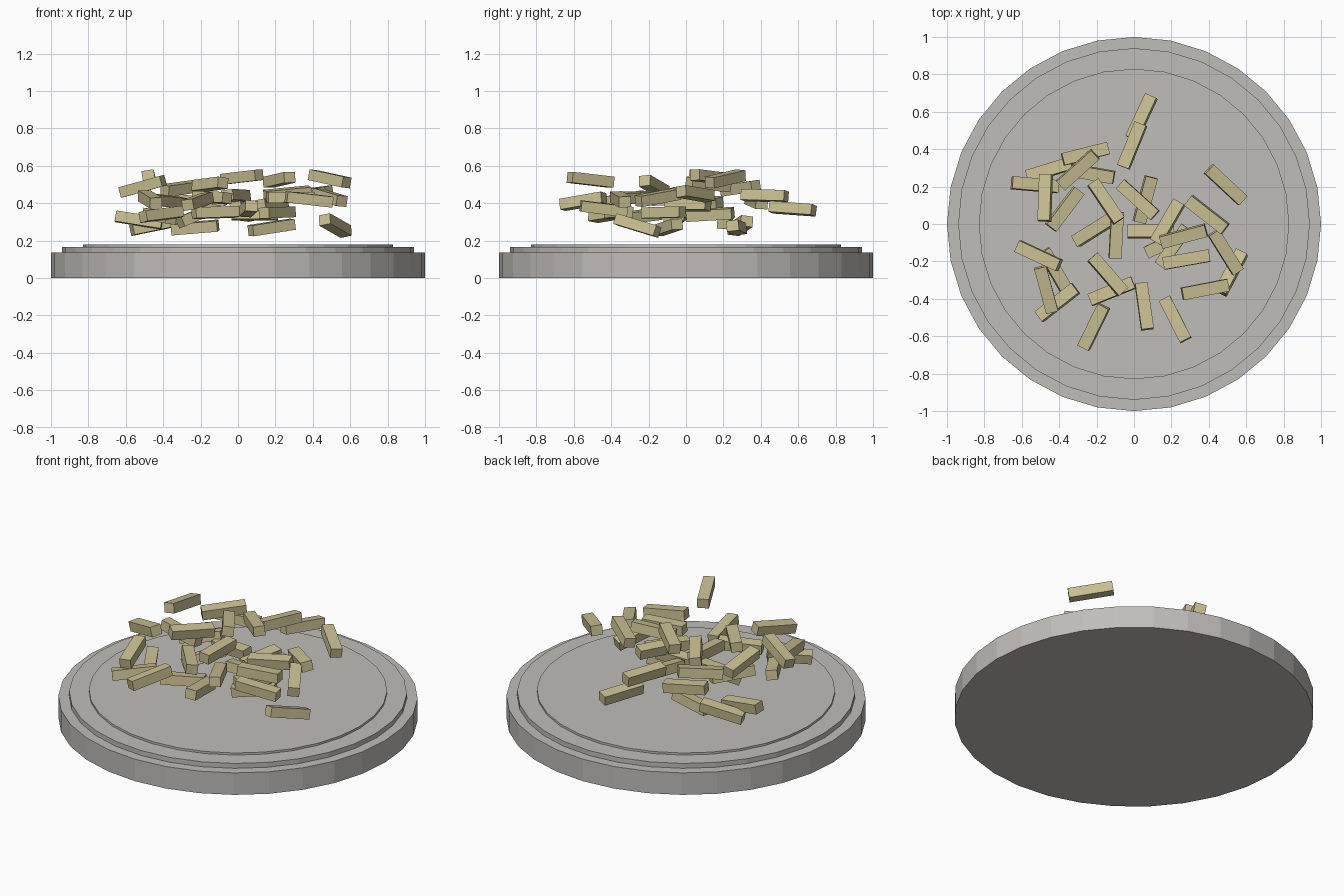
import bpy, bmesh, math, random
from mathutils import Matrix, Euler

random.seed(4)


def material(name, rgb):
    m = bpy.data.materials.new(name)
    m.diffuse_color = (*rgb, 1)
    return m


def finish(bm, name, mat):
    me = bpy.data.meshes.new(name)
    bmesh.ops.recalc_face_normals(bm, faces=bm.faces)
    bm.to_mesh(me)
    bm.free()
    me.materials.append(mat)
    ob = bpy.data.objects.new(name, me)
    bpy.context.collection.objects.link(ob)
    return ob


grey = material("plate grey", (0.53, 0.51, 0.49))
tan = material("fry tan", (0.59, 0.52, 0.29))

# Stepped round plate, turned from a profile of (radius, height)
SIDES = 32
profile = [(1.0, 0), (1.0, 0.135), (0.94, 0.135), (0.94, 0.165),
           (0.83, 0.165), (0.83, 0.178)]
bm = bmesh.new()
rings = [[bm.verts.new((r * math.cos(2 * math.pi * i / SIDES),
                        r * math.sin(2 * math.pi * i / SIDES), z))
          for i in range(SIDES)] for r, z in profile]
for a, b in zip(rings, rings[1:]):
    for i in range(SIDES):
        j = (i + 1) % SIDES
        bm.faces.new((a[i], a[j], b[j], b[i]))
bm.faces.new(rings[0][::-1])
bm.faces.new(rings[-1])
finish(bm, "plate", grey)

# Heap of sticks: x, y, z, heading in degrees
sticks = [
    (0.04, 0.57, 0.37, 65), (-0.01, 0.42, 0.44, 68), (-0.26, 0.375, 0.41, 14),
    (-0.30, 0.29, 0.48, 42), (-0.45, 0.29, 0.28, 17), (-0.53, 0.21, 0.31, -5),
    (-0.475, 0.14, 0.53, 88), (-0.37, 0.08, 0.41, 53), (-0.23, 0.27, 0.27, -10),
    (-0.15, 0.12, 0.50, -56), (0.02, 0.13, 0.54, -42), (0.06, 0.13, 0.34, 75),
    (-0.21, -0.03, 0.34, 32), (-0.095, -0.06, 0.42, 87), (0.09, -0.04, 0.34, 0),
    (0.18, 0.01, 0.39, 60), (0.39, 0.05, 0.45, -38), (0.49, 0.21, 0.53, -43),
    (0.18, -0.10, 0.27, 25), (0.265, -0.065, 0.45, 15), (0.28, -0.19, 0.43, 10),
    (0.21, -0.12, 0.35, 55), (0.49, -0.15, 0.43, -58), (0.52, -0.26, 0.28, 62),
    (0.38, -0.35, 0.42, 11), (0.22, -0.51, 0.525, -63), (0.055, -0.44, 0.37, -82),
    (-0.215, -0.55, 0.41, 64), (-0.14, -0.27, 0.43, -49), (-0.12, -0.36, 0.35, 22),
    (-0.51, -0.17, 0.49, -25), (-0.47, -0.35, 0.42, -75), (-0.41, -0.42, 0.34, 38),
    (-0.42, -0.25, 0.33, -60),
]
# Strongly tilted sticks (degrees, positive lifts the leading end)
tilts = {4: 11, 5: -9, 6: -8, 10: 5, 12: 20, 17: -9, 18: 8, 22: -9, 23: -15,
         25: 6, 26: 7, 27: 9, 30: 14, 31: -9}
for n, (x, y, z, heading) in enumerate(sticks):
    pitch = tilts.get(n, random.uniform(-7, 7))
    roll = random.uniform(-12, 12)
    rot = Euler((math.radians(roll), math.radians(-pitch),
                 math.radians(heading))).to_matrix().to_4x4()
    bm = bmesh.new()
    bmesh.ops.create_cube(bm, size=1, matrix=Matrix.Translation((x, y, z)) @ rot
                          @ Matrix.Diagonal((0.25, 0.066, 0.058, 1)))
    finish(bm, f"fry_{n + 1}", tan)
